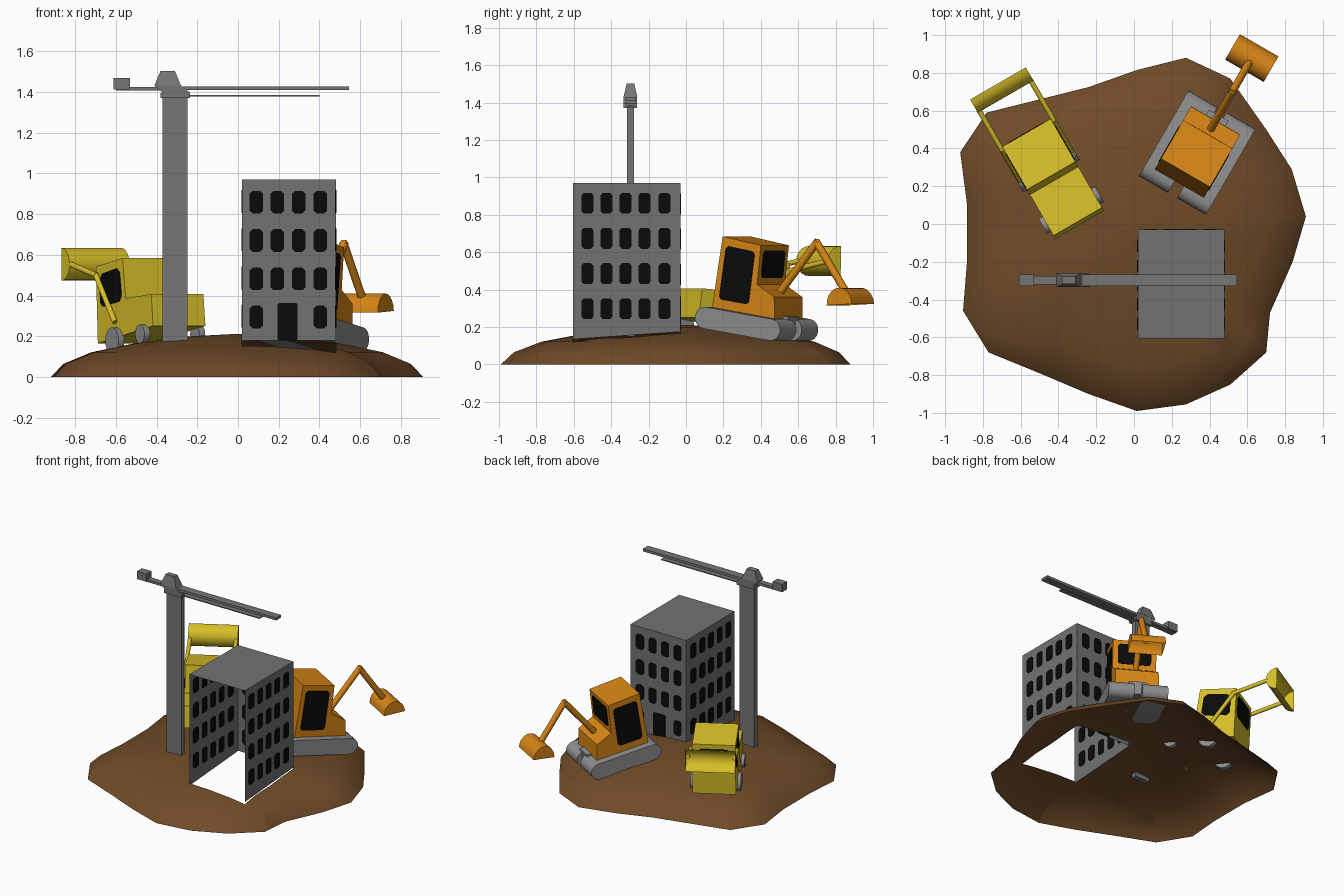
import bpy, bmesh, math
from mathutils import Vector, Matrix

if "Cube" in bpy.data.objects:
    bpy.data.objects.remove(bpy.data.objects["Cube"])


def material(name, rgb):
    m = bpy.data.materials.new(name)
    m.diffuse_color = (*rgb, 1)
    m.use_nodes = True
    m.node_tree.nodes["Principled BSDF"].inputs["Base Color"].default_value = m.diffuse_color
    return m


SOIL = material("brown soil", (0.16, 0.07, 0.021))
WALL = material("building grey", (0.17, 0.17, 0.17))
STEEL = material("crane grey", (0.18, 0.18, 0.18))
TRACK = material("track grey", (0.27, 0.27, 0.27))
ORANGE = material("orange paint", (0.68, 0.24, 0.008))
YELLOW = material("yellow paint", (0.68, 0.52, 0.022))
BLACK = material("black glass", (0.003, 0.003, 0.003))
I = Matrix.Identity(4)


def finish(name, bm, mat, M=I, smooth=None):
    bmesh.ops.recalc_face_normals(bm, faces=bm.faces[:])
    bm.transform(M)
    me = bpy.data.meshes.new(name)
    bm.to_mesh(me)
    bm.free()
    me.materials.append(mat)
    ob = bpy.data.objects.new(name, me)
    bpy.context.collection.objects.link(ob)
    if smooth:
        bpy.ops.object.select_all(action='DESELECT')
        ob.select_set(True)
        bpy.context.view_layer.objects.active = ob
        bpy.ops.object.shade_smooth_by_angle(angle=math.radians(smooth))
    return ob


def prisms(name, items, mat, M=I, smooth=None, open_side=None):
    """Each item is (polygon, extrusion vector or None); open_side drops one side face."""
    bm = bmesh.new()
    for pts, vec in items:
        a = [bm.verts.new(p) for p in pts]
        bm.faces.new(a)
        if vec is None:
            continue
        b = [bm.verts.new(Vector(p) + Vector(vec)) for p in pts]
        bm.faces.new(b[::-1])
        for i in range(len(a)):
            if i != open_side:
                j = (i + 1) % len(a)
                bm.faces.new((a[i], a[j], b[j], b[i]))
    return finish(name, bm, mat, M, smooth)


def across(profile, x0, x1):
    """A (y, z) profile extruded along x."""
    return [(x0, y, z) for y, z in profile], (x1 - x0, 0, 0)


def box(x0, x1, y0, y1, z0, z1):
    return across([(y0, z0), (y1, z0), (y1, z1), (y0, z1)], x0, x1)


def chamfer(pts, c):
    out, n = [], len(pts)
    for i in range(n):
        p = Vector(pts[i])
        for q in (Vector(pts[i - 1]), Vector(pts[(i + 1) % n])):
            out.append(tuple(p + (q - p).normalized() * c))
    return out


def rect(u, v, w, h):
    return [(u - w / 2, v - h / 2), (u + w / 2, v - h / 2), (u + w / 2, v + h / 2), (u - w / 2, v + h / 2)]


def arc(y, z, r, a0, a1, n):
    return [(y + r * math.cos(math.radians(a0 + (a1 - a0) * i / n)),
             z + r * math.sin(math.radians(a0 + (a1 - a0) * i / n))) for i in range(n + 1)]


def rods(name, paths, r, mat, M):
    bm = bmesh.new()
    for path in paths:
        for p, q in zip(path, path[1:]):
            p, q = Vector(p), Vector(q)
            d = q - p
            T = Matrix.Translation((p + q) / 2) @ d.to_track_quat('Z', 'Y').to_matrix().to_4x4()
            bmesh.ops.create_cone(bm, cap_ends=True, segments=10, radius1=r, radius2=r,
                                  depth=d.length + r, matrix=T)
    return finish(name, bm, mat, M, 40)


# Mound: scaled rings of one outline, with the building footprint cut out
outline = [(0.015, -0.99), (0.275, -0.955), (0.51, -0.85), (0.70, -0.68), (0.72, -0.47), (0.84, -0.20),
           (0.91, 0.04), (0.835, 0.29), (0.70, 0.50), (0.51, 0.77), (0.275, 0.88), (0.015, 0.815),
           (-0.24, 0.725), (-0.50, 0.66), (-0.78, 0.59), (-0.92, 0.38), (-0.885, 0.11), (-0.885, -0.21),
           (-0.905, -0.46), (-0.77, -0.68), (-0.50, -0.79), (-0.24, -0.90)]
X0, X1, Y0, Y1, TOP = 0.02, 0.48, -0.605, -0.03, 0.97
bm = bmesh.new()
rings = [[bm.verts.new((x * s, y * s, z)) for x, y in outline]
         for s, z in ((1, 0), (0.93, 0.065), (0.78, 0.122), (0.55, 0.165), (0.25, 0.2))]
n = len(outline)
for lo, hi in zip(rings, rings[1:]):
    for i in range(n):
        bm.faces.new((lo[i], lo[(i + 1) % n], hi[(i + 1) % n], hi[i]))
peak = bm.verts.new((0, 0, 0.212))
for i in range(n):
    bm.faces.new((rings[-1][i], rings[-1][(i + 1) % n], peak))
for co, no in (((X0, 0, 0), (1, 0, 0)), ((X1, 0, 0), (1, 0, 0)), ((0, Y0, 0), (0, 1, 0)), ((0, Y1, 0), (0, 1, 0))):
    bmesh.ops.bisect_plane(bm, geom=bm.verts[:] + bm.edges[:] + bm.faces[:], plane_co=co, plane_no=no)
inside = []
for f in bm.faces:
    c = f.calc_center_median()
    if X0 < c.x < X1 and Y0 < c.y < Y1:
        inside.append(f)
bmesh.ops.delete(bm, geom=inside, context='FACES')
finish("mound", bm, SOIL, I, 60)

# Building: thin shell, open at the front and below
prisms("building_shell", [
    ([(X0, Y0, TOP), (X1, Y0, TOP), (X1, Y1, TOP), (X0, Y1, TOP)], None),
    ([(X0, Y1, 0.178), (X1, Y1, 0.178), (X1, Y1, TOP), (X0, Y1, TOP)], None)]
    + [([(x, Y0, 0.135), (x, Y1, 0.175), (x, Y1, TOP), (x, Y0, TOP)], None) for x in (X0, X1)], WALL)
rows = (0.294, 0.482, 0.67, 0.858)
panes = []
for z in rows:
    for x in (0.09, 0.193, 0.298, 0.404):
        if z != rows[0] or not 0.1 < x < 0.4:
            panes.append(([(u, Y1 - 0.003, v) for u, v in chamfer(rect(x, z, 0.066, 0.112), 0.015)], (0, 0.006, 0)))
    for y in (-0.527, -0.425, -0.323, -0.222, -0.115):
        for x in (X0, X1):
            panes.append(across(chamfer(rect(y, z + 0.004, 0.064, 0.112), 0.013), x - 0.003, x + 0.003))
prisms("building_windows", panes, BLACK)
prisms("building_door", [([(u, Y1 - 0.003, v) for u, v in chamfer(rect(0.243, 0.271, 0.1, 0.184), 0.008)],
                          (0, 0.006, 0))], BLACK)

# Tower crane
C = Matrix.Translation((0, -0.297, 0))
prisms("crane_mast", [box(-0.37, -0.248, -0.019, 0.019, 0.15, 1.39)], STEEL, C)
prisms("crane_platform", [box(-0.38, -0.235, -0.036, 0.036, 1.37, 1.395)], STEEL, C)
bm = bmesh.new()
bmesh.ops.create_cube(bm, size=1)
for v in bm.verts:   # head: collar tapering to the cap
    up = v.co.z > 0
    v.co = (-0.345 + v.co.x * (0.07 if up else 0.13), v.co.y * (0.04 if up else 0.074), 1.503 if up else 1.43)
finish("crane_cap", bm, STEEL, C)
prisms("crane_collar", [([(-0.41, -0.036, 1.43), (-0.28, -0.036, 1.43), (-0.235, -0.036, 1.395),
                          (-0.37, -0.036, 1.395)], (0, 0.072, 0))], STEEL, C)
prisms("crane_jib", [box(-0.3, 0.545, -0.03, 0.03, 1.408, 1.427)], STEEL, C)
prisms("crane_counter_jib", [box(-0.6, -0.35, -0.022, 0.022, 1.406, 1.424)], STEEL, C)
prisms("crane_counterweight", [box(-0.61, -0.53, -0.03, 0.03, 1.41, 1.468)], STEEL, C)
prisms("crane_trolley_rail", [box(-0.24, 0.4, -0.02, 0.02, 1.377, 1.384)], STEEL, C)

# Excavator: local x right, y forward, pitched down the slope
PITCH = Matrix.Rotation(math.radians(-9), 4, 'X')
E = Matrix.Translation((0.33, 0.37, 0.16)) @ Matrix.Rotation(math.radians(-30), 4, 'Z') @ PITCH
stadium = arc(0.207, 0.058, 0.058, -90, 90, 8) + arc(-0.207, 0.058, 0.058, 90, 270, 8)
prisms("excavator_tracks", [across(stadium, -0.205, -0.028), across(stadium, 0.028, 0.205)], TRACK, E, 40)
prisms("excavator_chassis", [box(-0.06, 0.06, -0.13, 0.22, 0.04, 0.13)], TRACK, E)
prisms("excavator_cab", [across([(-0.2, 0.11), (-0.195, 0.5), (0.045, 0.49), (0.055, 0.28),
                                 (0.17, 0.23), (0.19, 0.112)], -0.15, 0.15)], ORANGE, E)
side = chamfer([(-0.165, 0.165), (-0.165, 0.455), (0.015, 0.45), (0.02, 0.165)], 0.015)
front = chamfer([(-0.115, 0.315), (0.115, 0.315), (0.115, 0.462), (-0.115, 0.462)], 0.015)
prisms("excavator_windows", [across(side, s * 0.148, s * 0.154) for s in (-1, 1)]
       + [([(x, 0.052 - (z - 0.28) * 0.048, z) for x, z in front], (0, 0.007, 0))], BLACK, E)
rods("excavator_boom", [[(0, 0.115, 0.245), (0, 0.298, 0.545), (0, 0.51, 0.32)]], 0.021, ORANGE, E)
hood = arc(0, 0, 0.078, 0, 180, 10)
B = E @ Matrix.Translation((0, 0.555, 0.25)) @ Matrix.Rotation(math.radians(12), 4, 'X')
prisms("excavator_bucket", [across([(y, z * 1.15) for y, z in hood], -0.118, 0.118)], ORANGE, B, 40, open_side=10)

# Loader: same local frame
L = Matrix.Translation((-0.432, 0.245, 0.15)) @ Matrix.Rotation(math.radians(30), 4, 'Z') @ PITCH
prisms("loader_body", [across([(-0.3, 0.055), (-0.305, 0.212), (-0.055, 0.23), (-0.055, 0.43),
                               (0.21, 0.43), (0.25, 0.055)], -0.148, 0.148)], YELLOW, L)
side = chamfer([(-0.018, 0.225), (-0.018, 0.39), (0.175, 0.385), (0.195, 0.225)], 0.025)
front = chamfer([(-0.115, 0.235), (0.115, 0.235), (0.115, 0.395), (-0.115, 0.395)], 0.025)
prisms("loader_windows", [across(side, s * 0.146, s * 0.152) for s in (-1, 1)]
       + [([(x, 0.248 - (z - 0.055) * 0.1067, z) for x, z in front], (0, 0.007, 0))], BLACK, L)
wheels = []
for s in (-1, 1):
    for y, z, r in ((0.07, 0.04, 0.065), (-0.205, 0.03, 0.046)):
        wheels.append(across(arc(y, z, r, 0, 345, 23), s * 0.14, s * 0.172))
prisms("loader_wheels", wheels, TRACK, L, 40)
rods("loader_arms", [[(s * 0.158, 0.055, 0.135), (s * 0.158, 0.2, 0.386), (s * 0.158, 0.43, 0.475)]
                     for s in (-1, 1)], 0.014, YELLOW, L)
S = L @ Matrix.Translation((0, 0.505, 0.488)) @ Matrix.Rotation(math.radians(8), 4, 'X')
prisms("loader_bucket", [across(arc(0, 0, 0.08, 90, 270, 10), -0.17, 0.17)], YELLOW, S, 40, open_side=10)
